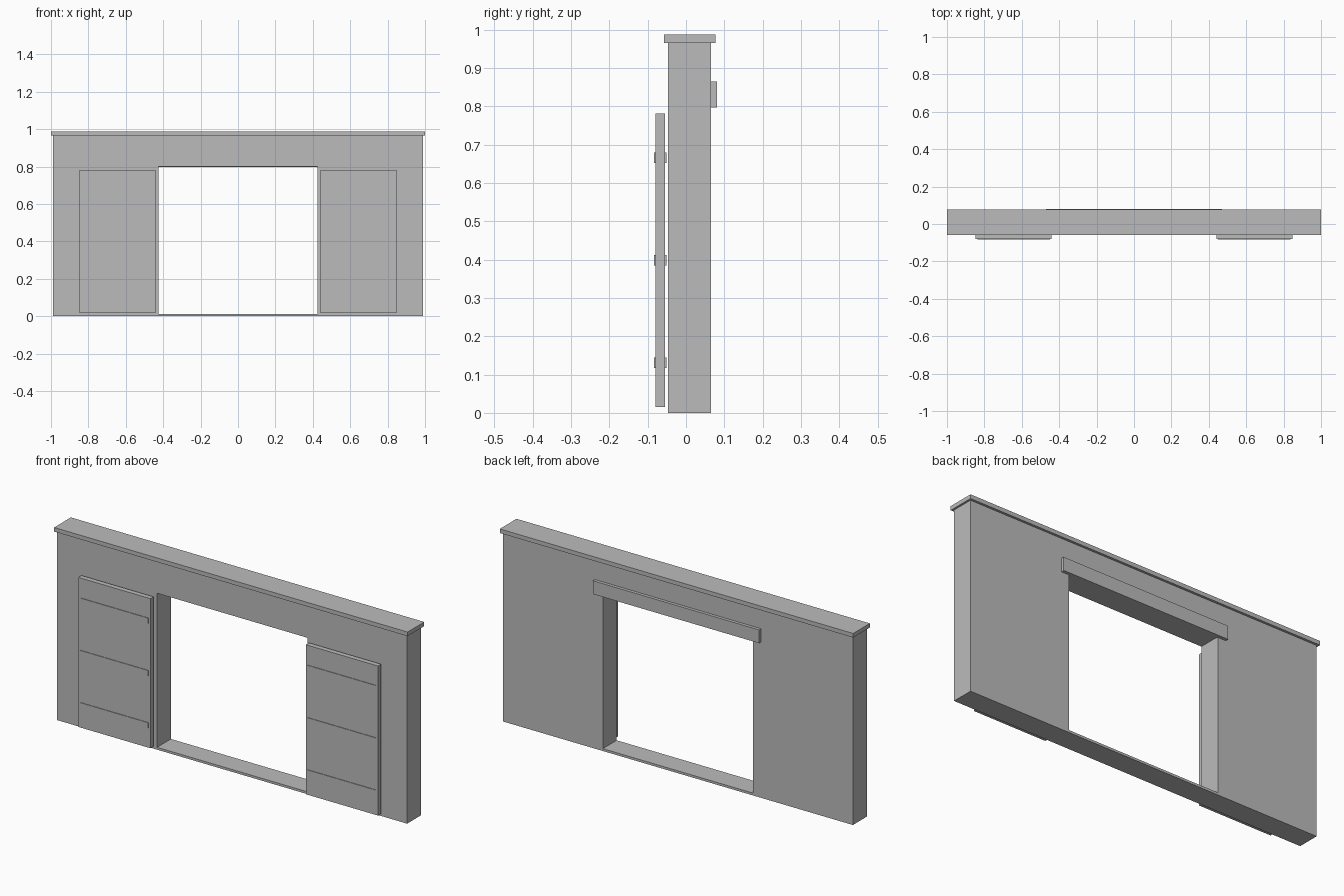
import bpy, bmesh

if "Cube" in bpy.data.objects:
    bpy.data.objects.remove(bpy.data.objects["Cube"])

grey = bpy.data.materials.new("plain_grey")
grey.diffuse_color = (0.5, 0.5, 0.5, 1)
grey.use_nodes = True
grey.node_tree.nodes["Principled BSDF"].inputs["Base Color"].default_value = grey.diffuse_color


def finish(name, bm):
    bmesh.ops.recalc_face_normals(bm, faces=bm.faces)
    me = bpy.data.meshes.new(name)
    bm.to_mesh(me)
    bm.free()
    me.materials.append(grey)
    ob = bpy.data.objects.new(name, me)
    bpy.context.collection.objects.link(ob)
    return ob


def box(name, x, y, z):
    bm = bmesh.new()
    bmesh.ops.create_cube(bm, size=1)
    for v in bm.verts:
        v.co = [(lo + hi) / 2 + c * (hi - lo) for c, (lo, hi) in zip(v.co, (x, y, z))]
    return finish(name, bm)


def rect(bm, x, y, z0, z1):
    return [bm.verts.new(p) for p in ((-x, y, z0), (x, y, z0), (x, y, z1), (-x, y, z1))]


# Wall with a window opening and a thin threshold: a rectangular ring given depth
bm = bmesh.new()
outer = rect(bm, 0.99, -0.047, 0, 0.967)
inner = rect(bm, 0.425, -0.047, 0.012, 0.80)
for i in range(4):
    j = (i + 1) % 4
    bm.faces.new((outer[i], outer[j], inner[j], inner[i]))
ext = bmesh.ops.extrude_face_region(bm, geom=bm.faces[:])
for v in ext["geom"]:
    if isinstance(v, bmesh.types.BMVert):
        v.co.y = 0.065
finish("wall", bm)

# Coping on top and lintel board on the back
box("coping", (-1, 1), (-0.058, 0.077), (0.966, 0.987))
box("back_lintel", (-0.47, 0.47), (0.064, 0.081), (0.797, 0.865))

# Pair of open shutters, each with three straps showing on both faces
for side, s in (("left", -1), ("right", 1)):
    box(side + "_shutter", sorted((s * 0.44, s * 0.848)), (-0.080, -0.0545), (0.016, 0.781))
    for n, z in enumerate((0.131, 0.398, 0.666)):
        box(f"{side}_strap_{n + 1}", sorted((s * 0.45, s * 0.838)),
            (-0.083, -0.0515), (z - 0.0135, z + 0.0135))
